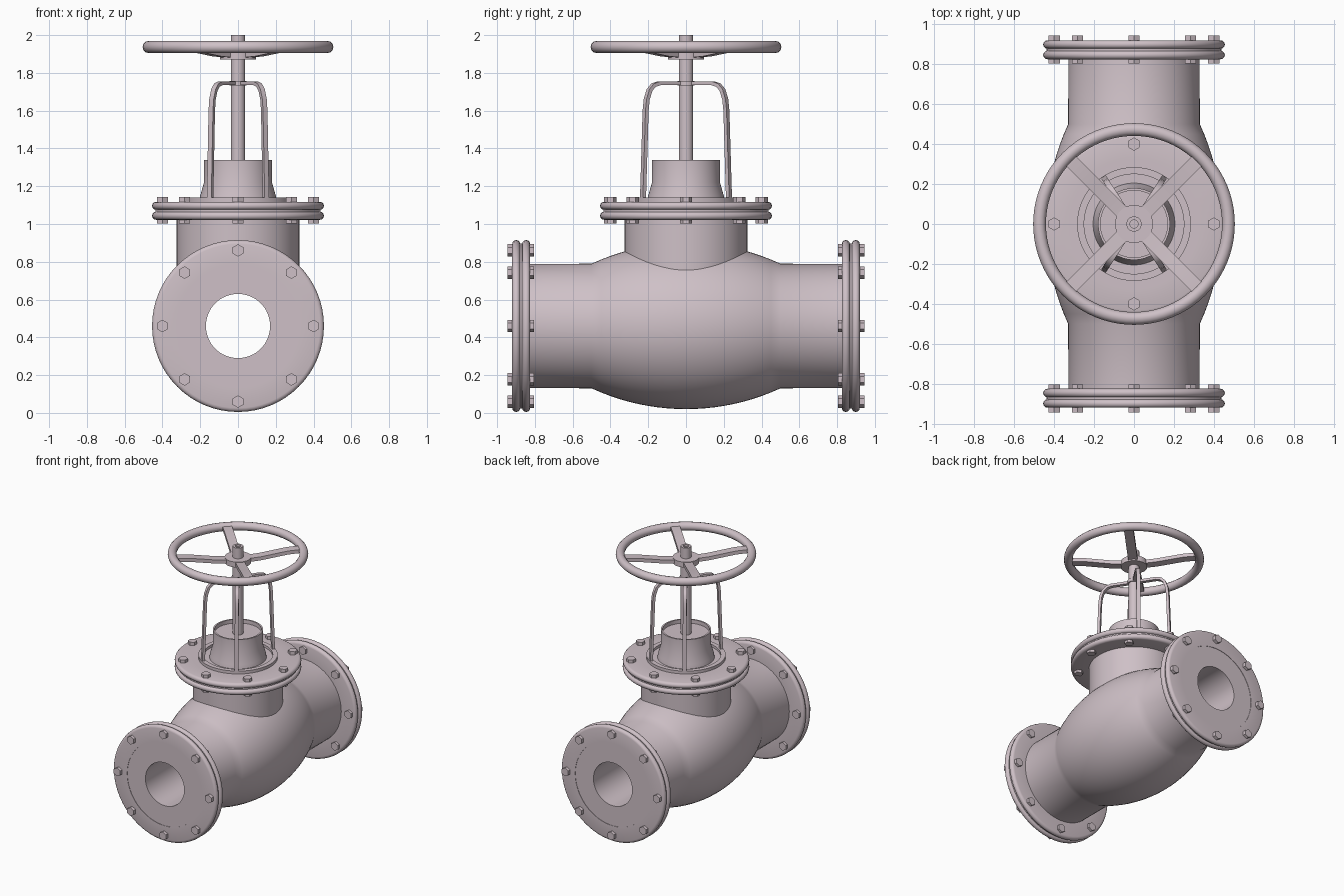
import bpy, bmesh
from math import sin, cos, pi, radians, sqrt
from mathutils import Matrix, Vector

cube = bpy.data.objects.get("Cube")
if cube:
    bpy.data.objects.remove(cube, do_unlink=True)

COLOUR = (0.62, 0.53, 0.57, 1)
metal = bpy.data.materials.new("pale pink grey metal")
metal.use_nodes = True
metal.diffuse_color = COLOUR
bsdf = next(n for n in metal.node_tree.nodes if n.type == 'BSDF_PRINCIPLED')
bsdf.inputs["Base Color"].default_value = COLOUR

AXIS_Z = 0.46          # height of the pipe axis
FLANGE_R = 0.455
BOLT_CIRCLE = 0.4
ALONG_Y = Matrix.Translation((0, 0, AXIS_Z)) @ Matrix.Rotation(-pi / 2, 4, 'X')


def finish(name, bm, matrix=Matrix(), angle=35):
    """Turn a bmesh into a shaded object."""
    bmesh.ops.remove_doubles(bm, verts=bm.verts, dist=1e-5)
    bmesh.ops.recalc_face_normals(bm, faces=bm.faces)
    bm.transform(matrix)
    mesh = bpy.data.meshes.new(name)
    bm.to_mesh(mesh)
    bm.free()
    mesh.materials.append(metal)
    mesh.shade_smooth()
    mesh.set_sharp_from_angle(angle=radians(angle))
    obj = bpy.data.objects.new(name, mesh)
    bpy.context.collection.objects.link(obj)
    return obj


def lathe(name, profile, matrix=Matrix(), steps=64):
    """Spin a closed (radius, height) profile around the local z axis."""
    bm = bmesh.new()
    rings = [[bm.verts.new((r * cos(2 * pi * i / steps), r * sin(2 * pi * i / steps), z))
              for i in range(steps)] for r, z in profile]
    for k, ring in enumerate(rings):
        nxt = (k + 1) % len(rings)
        if profile[k][0] == 0 and profile[nxt][0] == 0:
            continue
        for i in range(steps):
            j = (i + 1) % steps
            a, b, c, d = ring[i], ring[j], rings[nxt][j], rings[nxt][i]
            if profile[k][0] == 0:
                bm.faces.new((a, c, d))
            elif profile[nxt][0] == 0:
                bm.faces.new((a, b, c))
            else:
                bm.faces.new((a, b, c, d))
    return finish(name, bm, matrix)


def flange_disc(name, inner, low, high, matrix):
    """Flat ring with a rounded outer edge."""
    half = (high - low) / 2
    edge = [(FLANGE_R - half + half * cos(t), (low + high) / 2 + half * sin(t))
            for t in [radians(a) for a in range(-90, 91, 30)]]
    lathe(name, [(inner, low)] + edge + [(inner, high)], matrix)


def bolt_ring(name, low, high, matrix):
    """Eight hexagonal bolts around a flange."""
    bm = bmesh.new()
    for i in range(8):
        a = i * pi / 4
        place = Matrix.Translation((BOLT_CIRCLE * cos(a), BOLT_CIRCLE * sin(a), (low + high) / 2))
        bmesh.ops.create_cone(bm, cap_ends=True, segments=6, radius1=0.033, radius2=0.033,
                              depth=high - low, matrix=place)
    finish(name, bm, matrix)


def strip(name, path, width, thick, angle):
    """Rectangular bar following a (radius, height) path, turned about z."""
    bm = bmesh.new()
    pts = [Vector((r, 0, z)) for r, z in path]
    rings = []
    for i, p in enumerate(pts):
        t = (pts[min(i + 1, len(pts) - 1)] - pts[max(i - 1, 0)]).normalized()
        n = Vector((-t.z, 0, t.x)) * thick / 2
        s = Vector((0, width / 2, 0))
        rings.append([bm.verts.new(v) for v in (p + n + s, p + n - s, p - n - s, p - n + s)])
    for a, b in zip(rings, rings[1:]):
        for i in range(4):
            j = (i + 1) % 4
            bm.faces.new((a[i], a[j], b[j], b[i]))
    bm.faces.new(rings[0])
    bm.faces.new(rings[-1])
    finish(name, bm, Matrix.Rotation(angle, 4, 'Z'))


# Pipe body: straight ends, swollen middle and a through bore
PIPE_R, BORE_R, END, SWELL = 0.328, 0.17, 0.917, 0.5
ARC_R = 1.19
bulge = []
for i in range(-10, 11):
    y = SWELL * i / 10
    bulge.append((0.44 - ARC_R + sqrt(ARC_R ** 2 - y * y), y))
lathe("pipe_body", [(BORE_R, -END), (PIPE_R, -END)] + bulge + [(PIPE_R, END), (BORE_R, END)], ALONG_Y)

# Flange pairs on both pipe ends and on the neck
flip = Matrix.Rotation(pi, 4, 'X')
top = Matrix.Translation((0, 0, 0.197))
for label, m in (("back", ALONG_Y), ("front", ALONG_Y @ flip), ("bonnet", top)):
    flange_disc(label + "_inner_flange", 0.32, 0.825, 0.868, m)
    flange_disc(label + "_outer_flange", 0.328, 0.878, 0.92, m)
    lathe(label + "_gasket", [(0.32, 0.86), (0.437, 0.86), (0.437, 0.885), (0.32, 0.885)], m)
    bolt_ring(label + "_bolts", 0.805, 0.945, m)

# Neck rising out of the body
lathe("neck", [(0, 0.7), (0.325, 0.7), (0.325, 1.05), (0, 1.05)])

# Bonnet: raised ring, cone and hollow-topped packing cylinder
lathe("bonnet", [(0, 1.04), (0.33, 1.04), (0.33, 1.117), (0.285, 1.117), (0.285, 1.14), (0.25, 1.14),
                 (0.25, 1.12), (0.205, 1.12), (0.2, 1.15), (0.18, 1.22), (0.18, 1.34),
                 (0.168, 1.34), (0.168, 1.31), (0, 1.31)])

# Stem with a small centre hole
lathe("stem", [(0, 1.25), (0.038, 1.25), (0.038, 2.0), (0.02, 2.0), (0.02, 1.985), (0, 1.985)], steps=32)

# Yoke arms and collar
arm = [(0.272, 1.12), (0.262, 1.4), (0.255, 1.6), (0.248, 1.66), (0.23, 1.71),
       (0.205, 1.735), (0.17, 1.745), (0.03, 1.745)]
for i, a in enumerate((57, 123, 237, 303)):
    strip(f"yoke_arm_{i + 1}", arm, 0.028, 0.02, radians(a))
lathe("yoke_collar", [(0.03, 1.732), (0.046, 1.732), (0.046, 1.758), (0.03, 1.758)], steps=32)

# Handwheel: rim, hub and four bent spokes
rim = [(0.473 + 0.032 * cos(i * pi / 6), 1.937 + 0.032 * sin(i * pi / 6)) for i in range(12)]
lathe("handwheel_rim", rim, steps=80)
lathe("handwheel_hub", [(0.03, 1.872), (0.095, 1.872), (0.095, 1.915), (0.03, 1.915)], steps=40)
spoke = [(0.07, 1.895), (0.16, 1.902), (0.26, 1.917), (0.36, 1.932), (0.465, 1.937)]
for i in range(4):
    strip(f"handwheel_spoke_{i + 1}", spoke, 0.068, 0.028, pi / 4 + i * pi / 2)
